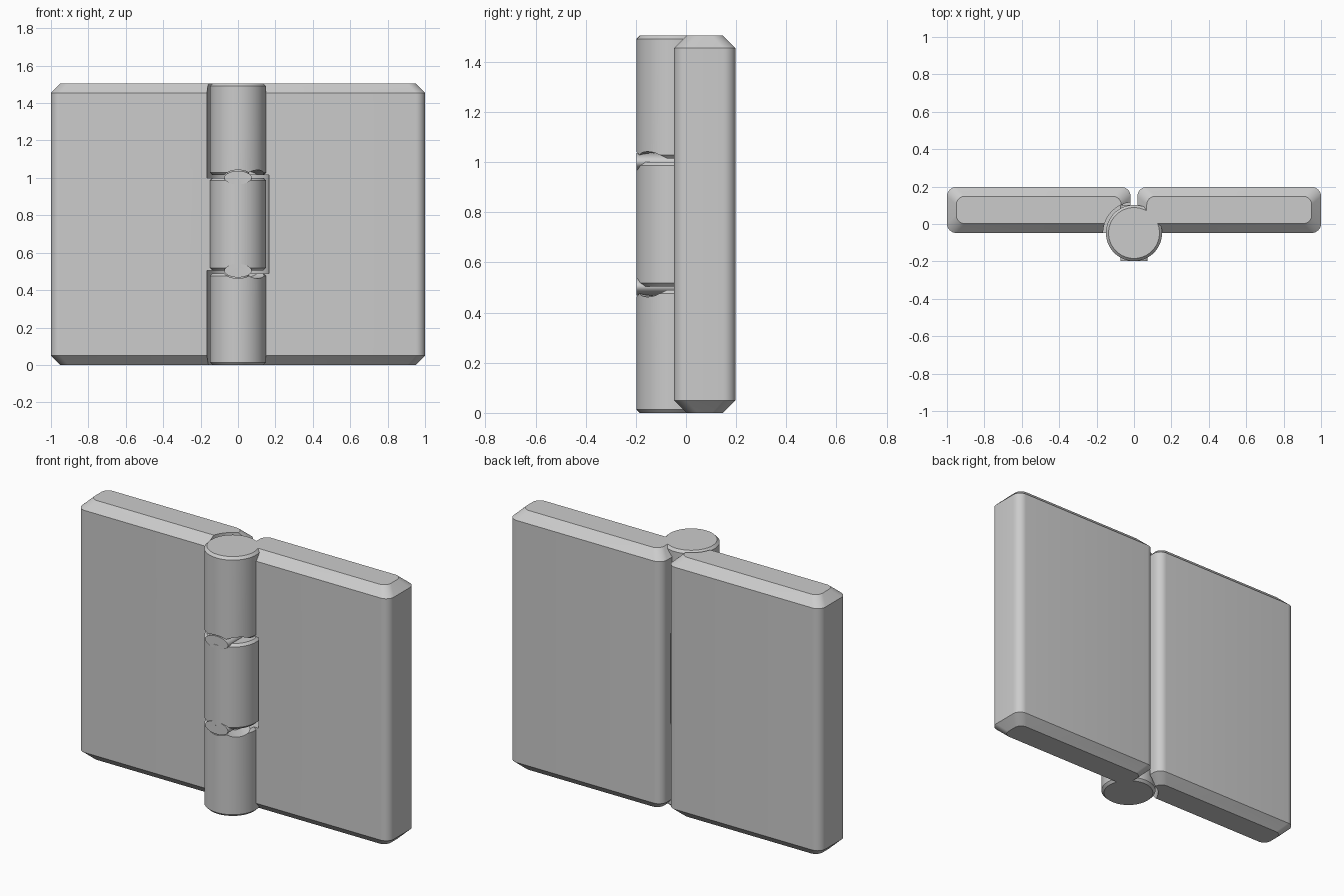
import bpy, bmesh, math
from mathutils import Matrix

if "Cube" in bpy.data.objects:
    bpy.data.objects.remove(bpy.data.objects["Cube"])

H = 1.505            # overall height
AXIS_Y = -0.048      # hinge axis
R = 0.15             # barrel radius


def loft(name, loops):
    """Closed solid through a stack of equal-length vertex loops."""
    bm = bmesh.new()
    rings = [[bm.verts.new(p) for p in loop] for loop in loops]
    n = len(rings[0])
    for a, b in zip(rings, rings[1:]):
        for i in range(n):
            j = (i + 1) % n
            bm.faces.new((a[i], a[j], b[j], b[i]))
    bm.faces.new(rings[0][::-1])
    bm.faces.new(rings[-1])
    bmesh.ops.recalc_face_normals(bm, faces=bm.faces)
    me = bpy.data.meshes.new(name)
    bm.to_mesh(me)
    bm.free()
    ob = bpy.data.objects.new(name, me)
    bpy.context.collection.objects.link(ob)
    return ob


def ring(rx, ry, z, y=AXIS_Y, n=96):
    return [(rx * math.cos(2 * math.pi * i / n), y + ry * math.sin(2 * math.pi * i / n), z)
            for i in range(n)]


def rounded_rect(x0, x1, y0, y1, r, z, n=8):
    pts = []
    corners = [(x1 - r, y1 - r), (x0 + r, y1 - r), (x0 + r, y0 + r), (x1 - r, y0 + r)]
    for k, (cx, cy) in enumerate(corners):
        for i in range(n + 1):
            a = math.pi / 2 * (k + i / n)
            pts.append((cx + r * math.cos(a), cy + r * math.sin(a), z))
    return pts


def boolean(target, tool, op):
    mod = target.modifiers.new(op, 'BOOLEAN')
    mod.operation, mod.solver, mod.object = op, 'EXACT', tool
    bpy.context.view_layer.objects.active = target
    bpy.ops.object.modifier_apply(modifier=mod.name)
    bpy.data.objects.remove(tool)


def leaf(name, side):
    x0, x1 = sorted((side * 0.018, side * 1.0))
    c, y0, y1 = 0.05, -0.048, 0.198
    inner = (x0 + c, x1 - c, y0 + c, y1 - c, 0.045)
    outer = (x0, x1, y0, y1, c)
    return loft(name, [rounded_rect(*inner, 0), rounded_rect(*outer, c),
                       rounded_rect(*outer, H - c), rounded_rect(*inner, H)])


def knuckle(z0, z1):
    c = 0.014
    return loft("knuckle", [ring(R - c, R - c, z0), ring(R, R, z0 + c),
                            ring(R, R, z1 - c), ring(R - c, R - c, z1)])


def clearance(z0, z1):
    return loft("clearance", [ring(0.165, 0.165, z0), ring(0.165, 0.165, z1)])


def detent(z, rx, rz, half, angle=0):
    """Elliptical bar crossing the hinge axis, used as ridge or groove."""
    ob = loft("detent", [ring(rx, rz, -half, 0), ring(rx, rz, half, 0)])
    ob.data.transform(Matrix.Translation((0, AXIS_Y, z))
                      @ Matrix.Rotation(angle, 4, 'Z') @ Matrix.Rotation(math.pi / 2, 4, 'X'))
    return ob


# Left leaf carries the middle knuckle with detent ridges
left = leaf("left_leaf", -1)
for z0, z1 in ((-0.1, 0.505), (1.0, H + 0.1)):
    boolean(left, clearance(z0, z1), 'DIFFERENCE')
middle = knuckle(0.505, 1.0)
for z in (0.504, 1.001):
    boolean(middle, detent(z, 0.073, 0.036, 0.149), 'UNION')
boolean(left, middle, 'UNION')

# Right leaf carries the end knuckles with matching detent grooves
right = leaf("right_leaf", 1)
boolean(right, clearance(0.49, 1.015), 'DIFFERENCE')
for z0, z1, zg in ((0, 0.49, 0.504), (1.015, H, 1.001)):
    end = knuckle(z0, z1)
    for angle in (0, math.pi / 4):
        boolean(end, detent(zg, 0.078, 0.041, 0.3, angle), 'DIFFERENCE')
    boolean(right, end, 'UNION')

# Hidden pin through the knuckles
pin = loft("hinge_pin", [ring(0.06, 0.06, 0.2, n=48), ring(0.06, 0.06, 1.3, n=48)])

for ob in (left, right, pin):
    bpy.ops.object.select_all(action='DESELECT')
    ob.select_set(True)
    bpy.context.view_layer.objects.active = ob
    bpy.ops.object.shade_smooth_by_angle(angle=math.radians(25))
